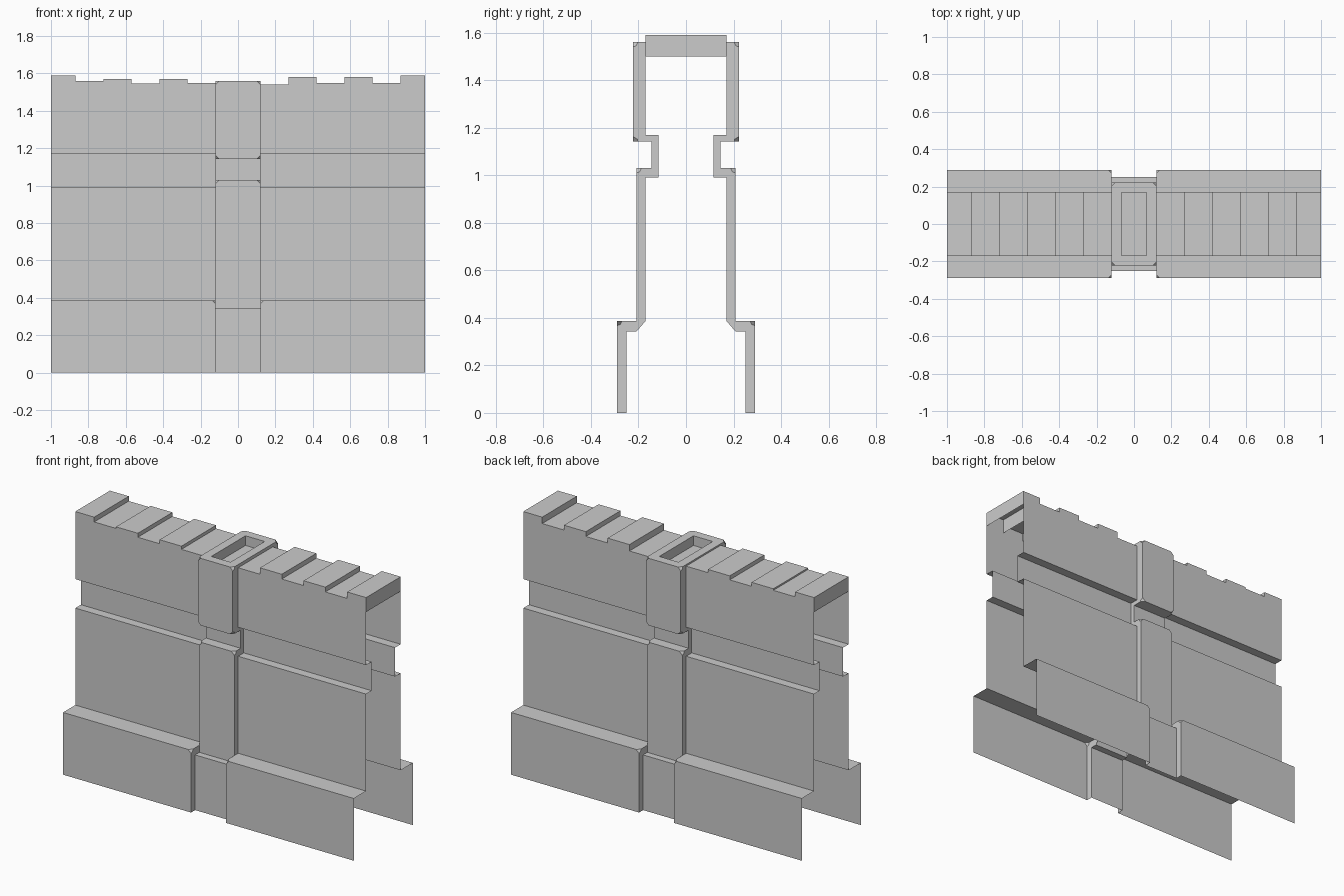
import bpy, bmesh
from mathutils import Vector

if "Cube" in bpy.data.objects:
    bpy.data.objects.remove(bpy.data.objects["Cube"])

# Cross-sections of one wall face (y, z), bottom to top
PANEL = [(-.29, 0), (-.29, .387), (-.17, .387), (-.17, .99), (-.115, .99),
         (-.115, 1.17), (-.17, 1.17), (-.17, 1.5)]
PILLAR = [(-.25, 0), (-.25, .343), (-.208, .343), (-.208, 1.03), (-.145, 1.03),
          (-.145, 1.143), (-.223, 1.143), (-.223, 1.56)]
X_PILLAR, X_POCKET, Y_IN, Z_LOW, Z_TOP = .12, .066, -.168, 1.5, 1.56


def finish(bm, name):
    mesh = bpy.data.meshes.new(name)
    bm.to_mesh(mesh)
    bm.free()
    ob = bpy.data.objects.new(name, mesh)
    bpy.context.collection.objects.link(ob)
    return ob


def add_face(bm, pts):
    return bm.faces.new([bm.verts.new(p) for p in pts])


def strip(bm, xa, pa, xb, pb):
    # Quads joining profile pa at xa to profile pb at xb
    for i in range(len(pa) - 1):
        add_face(bm, [(xa, *pa[i]), (xb, *pb[i]), (xb, *pb[i + 1]), (xa, *pa[i + 1])])


# Wall shell: one quarter, mirrored over x and y
bm = bmesh.new()
strip(bm, 0, PILLAR, X_PILLAR, PILLAR)
strip(bm, X_PILLAR, PILLAR, X_PILLAR, PANEL)
strip(bm, X_PILLAR, PANEL, 1, PANEL)
yo = PILLAR[-1][0]
# Pillar cap with a sunken pocket
add_face(bm, [(0, yo, Z_TOP), (X_PILLAR, yo, Z_TOP), (X_PILLAR, 0, Z_TOP),
              (X_POCKET, 0, Z_TOP), (X_POCKET, Y_IN, Z_TOP), (0, Y_IN, Z_TOP)])
add_face(bm, [(X_PILLAR, -.17, Z_LOW), (X_PILLAR, 0, Z_LOW),
              (X_PILLAR, 0, Z_TOP), (X_PILLAR, yo, Z_TOP)])
add_face(bm, [(0, Y_IN, Z_TOP), (X_POCKET, Y_IN, Z_TOP), (X_POCKET, Y_IN, Z_LOW), (0, Y_IN, Z_LOW)])
add_face(bm, [(X_POCKET, Y_IN, Z_TOP), (X_POCKET, 0, Z_TOP), (X_POCKET, 0, Z_LOW), (X_POCKET, Y_IN, Z_LOW)])
add_face(bm, [(0, Y_IN, Z_LOW), (X_POCKET, Y_IN, Z_LOW), (X_POCKET, 0, Z_LOW), (0, 0, Z_LOW)])
bmesh.ops.remove_doubles(bm, verts=bm.verts, dist=1e-4)
# Clipped corners
corners = [Vector((X_PILLAR, *p)) for p in (PANEL[1], PILLAR[3], PILLAR[6], PILLAR[7])]
clip = [v for v in bm.verts if any((v.co - c).length < 1e-4 for c in corners)]
bmesh.ops.bevel(bm, geom=clip, offset=.02, offset_type='OFFSET', segments=1,
                profile=.5, affect='VERTICES')
bmesh.ops.recalc_face_normals(bm, faces=bm.faces)
bm.normal_update()
cap = max(bm.faces, key=lambda f: f.calc_center_median().z)
if cap.normal.z < 0:
    bmesh.ops.reverse_faces(bm, faces=bm.faces)
wall = finish(bm, "wall_shell")
mirror = wall.modifiers.new("mirror", 'MIRROR')
mirror.use_axis = (True, True, False)
mirror.use_clip = True

# Uneven coping blocks along the top, each run from the end to the pillar
LEFT = [1.59, 1.56, 1.57, 1.545, 1.57, 1.55]
RIGHT = [1.59, 1.55, 1.58, 1.55, 1.58, 1.54]
EDGES = [1, .87, .72, .57, .42, .27, .12]
for name, s, heights in (("coping_left", -1, LEFT), ("coping_right", 1, RIGHT)):
    bm = bmesh.new()
    for i, h in enumerate(heights):
        a, b = sorted((s * EDGES[i], s * EDGES[i + 1]))
        add_face(bm, [(a, -.17, h), (b, -.17, h), (b, .17, h), (a, .17, h)])
        add_face(bm, [(a, -.17, Z_LOW), (b, -.17, Z_LOW), (b, -.17, h), (a, -.17, h)])
        add_face(bm, [(b, .17, Z_LOW), (a, .17, Z_LOW), (a, .17, h), (b, .17, h)])
        # Riser facing the lower neighbour
        prev = heights[i - 1] if i else 0
        side, top = (s, h) if h > prev else (-s, prev)
        x = s * EDGES[i]
        add_face(bm, [(x, -side * .17, Z_LOW), (x, side * .17, Z_LOW),
                      (x, side * .17, top), (x, -side * .17, top)])
    finish(bm, name)
